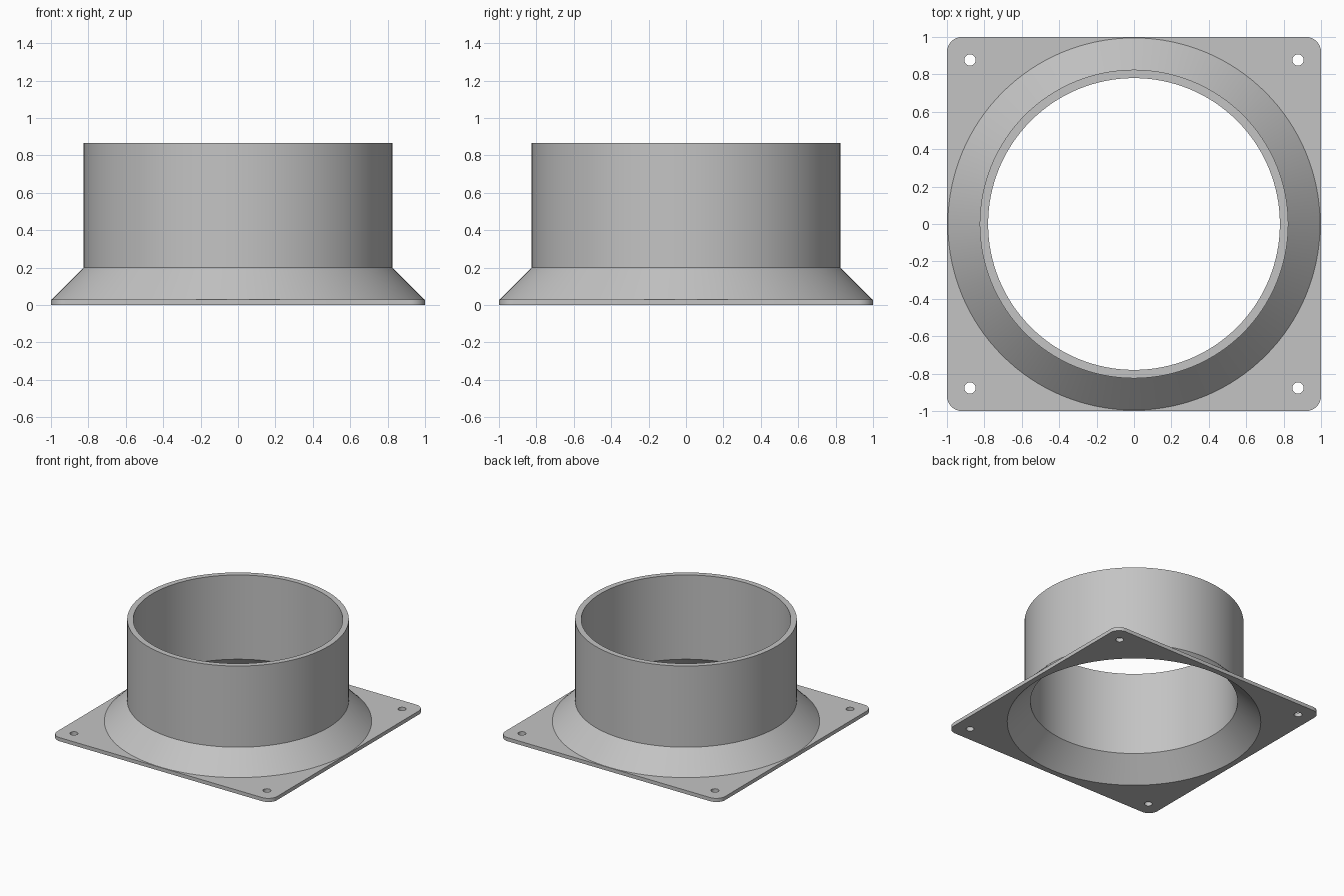
import bpy, bmesh, math

cube = bpy.data.objects.get("Cube")
if cube:
    bpy.data.objects.remove(cube, do_unlink=True)

SEGMENTS = 128

grey = bpy.data.materials.new("light_grey")
grey.use_nodes = True
grey.diffuse_color = (0.55, 0.55, 0.55, 1)
grey.node_tree.nodes["Principled BSDF"].inputs["Base Color"].default_value = (0.55, 0.55, 0.55, 1)


def add_object(name, bm):
    bmesh.ops.recalc_face_normals(bm, faces=bm.faces)
    mesh = bpy.data.meshes.new(name)
    bm.to_mesh(mesh)
    bm.free()
    mesh.materials.append(grey)
    obj = bpy.data.objects.new(name, mesh)
    bpy.context.collection.objects.link(obj)
    return obj


def solid_of_revolution(name, profile, centre=(0, 0), segments=SEGMENTS):
    """Capped solid turned about a vertical axis from (radius, height) pairs."""
    bm = bmesh.new()
    rings = []
    for r, z in profile:
        angles = [2 * math.pi * i / segments for i in range(segments)]
        rings.append([bm.verts.new((centre[0] + r * math.cos(a),
                                    centre[1] + r * math.sin(a), z)) for a in angles])
    for low, high in zip(rings, rings[1:]):
        for i in range(segments):
            j = (i + 1) % segments
            bm.faces.new((low[i], low[j], high[j], high[i]))
    bm.faces.new(rings[0][::-1])
    bm.faces.new(rings[-1])
    return add_object(name, bm)


def combine(target, tool, operation):
    mod = target.modifiers.new(operation.lower(), "BOOLEAN")
    mod.operation = operation
    mod.solver = "EXACT"
    mod.object = tool
    bpy.context.view_layer.objects.active = target
    bpy.ops.object.modifier_apply(modifier=mod.name)
    bpy.data.objects.remove(tool, do_unlink=True)


# Square mounting plate with rounded corners
bm = bmesh.new()
bmesh.ops.create_cube(bm, size=2)
for v in bm.verts:
    v.co.z = 0.03 if v.co.z > 0 else 0
uprights = [e for e in bm.edges if abs(e.verts[0].co.z - e.verts[1].co.z) > 0.01]
bmesh.ops.bevel(bm, geom=uprights, offset=0.08, segments=8, profile=0.5, affect="EDGES")
flange = add_object("duct_flange", bm)

# Conical skirt and straight collar
collar = solid_of_revolution("collar", [(0.99, 0.012), (0.998, 0.027), (0.825, 0.2), (0.825, 0.867)])
combine(flange, collar, "UNION")

# Flared through opening
bore = solid_of_revolution("bore", [(1.005, -0.05), (0.78, 0.175), (0.78, 1)])
combine(flange, bore, "DIFFERENCE")

# Corner screw holes
for sx in (-1, 1):
    for sy in (-1, 1):
        hole = solid_of_revolution("screw_hole", [(0.03, -0.1), (0.03, 0.1)],
                                   (sx * 0.877, sy * 0.877), 32)
        combine(flange, hole, "DIFFERENCE")

# Smooth round walls with crisp rims
bpy.ops.object.select_all(action="DESELECT")
flange.select_set(True)
bpy.context.view_layer.objects.active = flange
bpy.ops.object.shade_smooth_by_angle(angle=math.radians(30))
